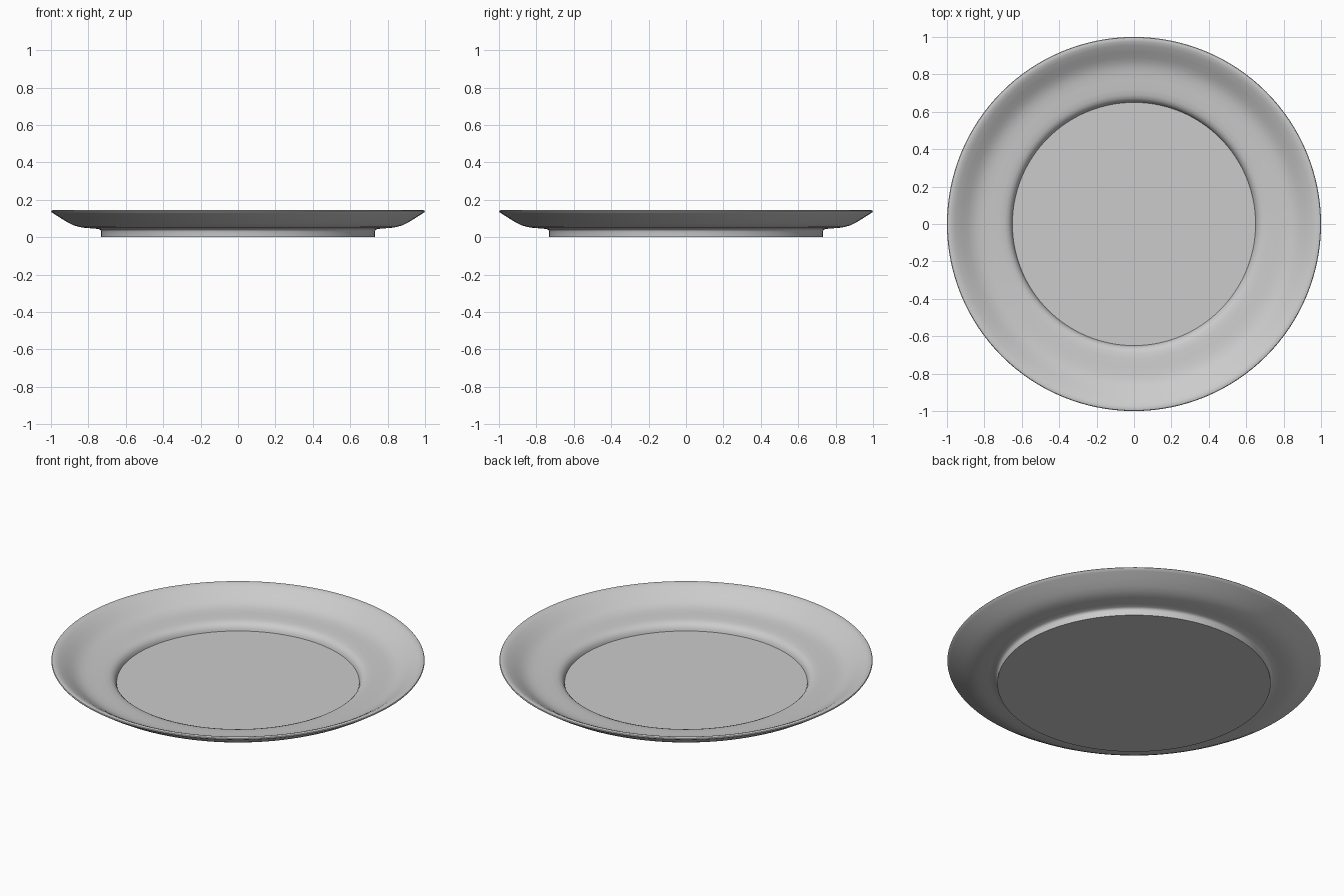
import bpy, bmesh, math
from mathutils import Matrix

if "Cube" in bpy.data.objects:
    bpy.data.objects.remove(bpy.data.objects["Cube"])

SEGMENTS = 128

grey = bpy.data.materials.new("plate_grey")
grey.diffuse_color = (0.6, 0.6, 0.6, 1)
grey.use_nodes = True
grey.node_tree.nodes["Principled BSDF"].inputs["Base Color"].default_value = grey.diffuse_color


def lathe(name, profile, material):
    """Revolve (radius, height) points around z; the end points lie on the axis."""
    bm = bmesh.new()
    rings = []
    for r, z in profile:
        if r == 0:
            rings.append([bm.verts.new((0, 0, z))] * SEGMENTS)
        else:
            angles = [2 * math.pi * i / SEGMENTS for i in range(SEGMENTS)]
            rings.append([bm.verts.new((r * math.cos(a), r * math.sin(a), z)) for a in angles])
    for low, high in zip(rings, rings[1:]):
        for i in range(SEGMENTS):
            j = (i + 1) % SEGMENTS
            corners = list(dict.fromkeys((low[i], low[j], high[j], high[i])))
            bm.faces.new(corners)
    bmesh.ops.recalc_face_normals(bm, faces=bm.faces)
    mesh = bpy.data.meshes.new(name)
    bm.to_mesh(mesh)
    bm.free()
    mesh.materials.append(material)
    obj = bpy.data.objects.new(name, mesh)
    bpy.context.collection.objects.link(obj)
    bpy.context.view_layer.objects.active = obj
    obj.select_set(True)
    bpy.ops.object.shade_smooth_by_angle(angle=math.radians(40))
    return obj


# Foot and underside, from the centre outwards
underside = [(0, 0), (0.732, 0), (0.732, 0.03), (0.735, 0.038), (0.745, 0.044),
             (0.78, 0.047), (0.82, 0.05), (0.85, 0.055), (0.88, 0.064),
             (0.91, 0.079), (0.95, 0.103), (0.985, 0.126)]
# Rounded lip
lip = [(0.997, 0.134), (1.0, 0.139), (0.997, 0.143), (0.988, 0.145), (0.975, 0.143)]
# Sloping rim, flat ledge and sunken well, back to the centre
upper = [(0.955, 0.134), (0.92, 0.112), (0.89, 0.092), (0.865, 0.078), (0.84, 0.069),
         (0.81, 0.063), (0.77, 0.06), (0.72, 0.057), (0.69, 0.053), (0.672, 0.046),
         (0.66, 0.035), (0.653, 0.022), (0.65, 0.01), (0, 0.01)]

lathe("plate", underside + lip + upper, grey)
